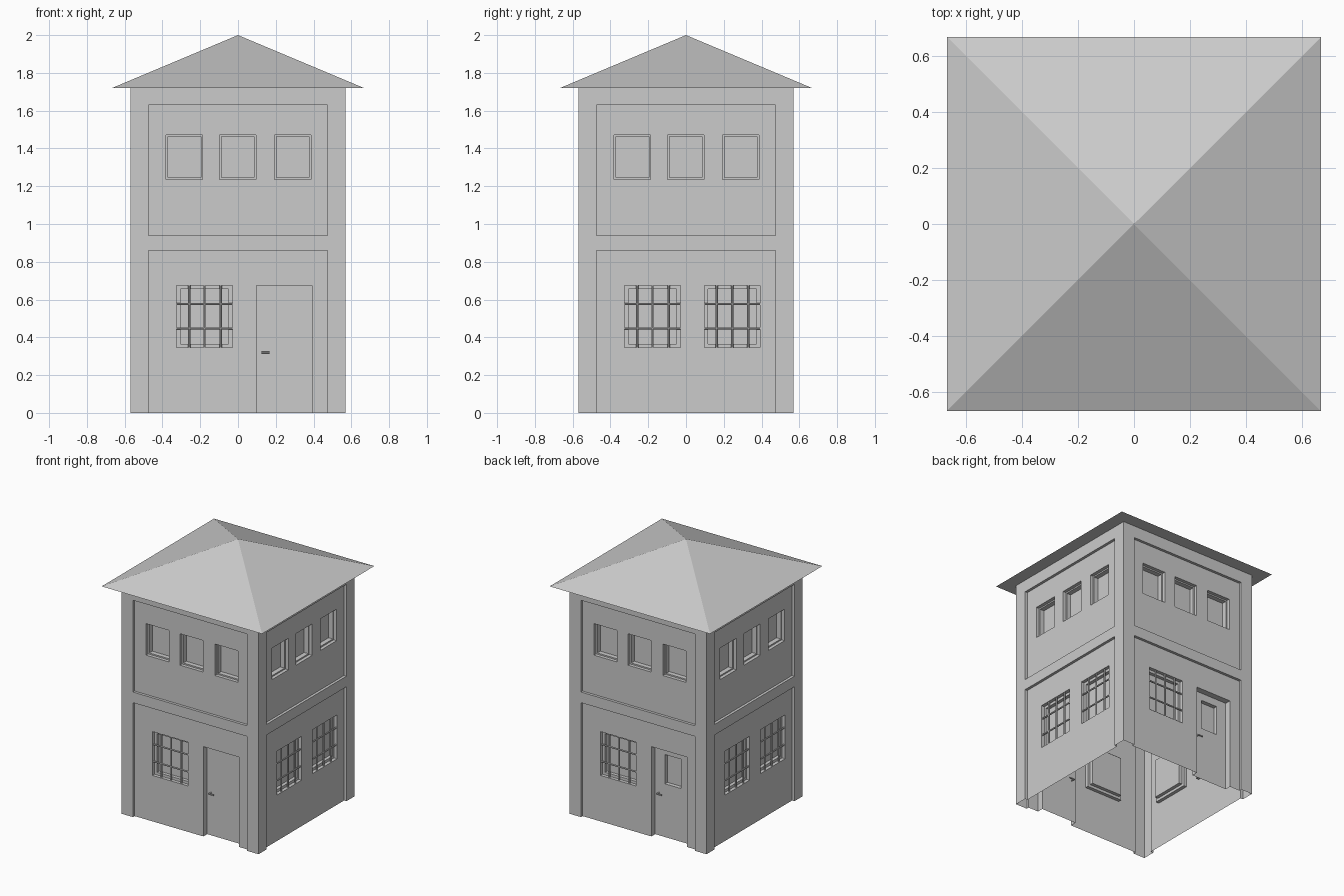
import bpy
import bmesh
import math
from mathutils import Matrix, Vector

cube = bpy.data.objects.get("Cube")
if cube:
    bpy.data.objects.remove(cube, do_unlink=True)

# One plain grey for the whole building
grey = bpy.data.materials.new("plain_grey")
grey.use_nodes = True
colour = (0.6, 0.6, 0.6, 1)
grey.diffuse_color = colour
grey.node_tree.nodes["Principled BSDF"].inputs["Base Color"].default_value = colour

HALF = 0.57          # half the width of the walls
EAVES = 1.72
PANEL = 0.02         # depth of the recessed wall panels
DOOR = PANEL + 0.045


def finish(name, bm, turn=0):
    """Store a mesh as an object, turned by quarter turns about z."""
    bm.transform(Matrix.Rotation(turn * math.pi / 2, 4, "Z"))
    mesh = bpy.data.meshes.new(name)
    bm.to_mesh(mesh)
    bm.free()
    mesh.materials.append(grey)
    obj = bpy.data.objects.new(name, mesh)
    bpy.context.collection.objects.link(obj)
    return obj


def window(x0, x1, z0, z1, rim, depth):
    """Recess with a stepped frame around the pane."""
    return [(x0, x1, z0, z1, PANEL + 0.025),
            (x0 + rim, x1 - rim, z0 + rim, z1 - rim, PANEL + depth)]


def wall(name, recesses, turn):
    """Thin wall whose later recesses override the earlier ones."""
    xs = sorted({-HALF, HALF} | {v for r in recesses for v in r[:2]})
    zs = sorted({0, EAVES} | {v for r in recesses for v in r[2:4]})

    def depth(i, j):
        x, z = (xs[i] + xs[i + 1]) / 2, (zs[j] + zs[j + 1]) / 2
        d = 0
        for x0, x1, z0, z1, rd in recesses:
            if x0 < x < x1 and z0 < z < z1:
                d = rd
        return d

    bm = bmesh.new()

    def quad(*points):
        bm.faces.new([bm.verts.new((x, d - HALF, z)) for x, d, z in points])

    for i in range(len(xs) - 1):
        for j in range(len(zs) - 1):
            x0, x1, z0, z1 = xs[i], xs[i + 1], zs[j], zs[j + 1]
            d = depth(i, j)
            quad((x0, d, z0), (x1, d, z0), (x1, d, z1), (x0, d, z1))
            # Reveals between neighbouring cells of different depth
            if i + 2 < len(xs) and depth(i + 1, j) != d:
                e = depth(i + 1, j)
                quad((x1, d, z0), (x1, e, z0), (x1, e, z1), (x1, d, z1))
            if j + 2 < len(zs) and depth(i, j + 1) != d:
                e = depth(i, j + 1)
                quad((x0, d, z1), (x1, d, z1), (x1, e, z1), (x0, e, z1))
    bmesh.ops.remove_doubles(bm, verts=bm.verts, dist=0.0005)
    bmesh.ops.dissolve_limit(bm, angle_limit=0.01, verts=bm.verts, edges=bm.edges)
    finish(name, bm, turn)


def rod(bm, a, b, radius):
    a, b = Vector(a), Vector(b)
    axis = b - a
    place = Matrix.Translation((a + b) / 2) @ axis.to_track_quat("Z", "Y").to_matrix().to_4x4()
    bmesh.ops.create_cone(bm, cap_ends=True, segments=8, radius1=radius,
                          radius2=radius, depth=axis.length, matrix=place)


def grille(name, x0, x1, z0, z1, turn):
    """Three upright and two level bars across a window."""
    bm = bmesh.new()
    y = PANEL + 0.01 - HALF
    for x in (0.225, 0.5, 0.79):
        x = x0 + x * (x1 - x0)
        rod(bm, (x, y, z0), (x, y, z1), 0.006)
    for z in (0.31, 0.7):
        z = z0 + z * (z1 - z0)
        rod(bm, (x0, y, z), (x1, y, z), 0.006)
    finish(name, bm, turn)


def handle(name, turn):
    """Lever handles on both faces of a door."""
    bm = bmesh.new()
    y, z = DOOR - HALF, 0.32
    rod(bm, (0.13, y - 0.025, z), (0.13, y + 0.025, z), 0.005)
    for side in (-0.025, 0.025):
        rod(bm, (0.125, y + side, z), (0.167, y + side, z), 0.005)
    finish(name, bm, turn)


# Openings shared by the walls
panels = [(-0.475, 0.475, 0, 0.86, PANEL), (-0.475, 0.475, 0.94, 1.63, PANEL)]
upper = []
for left in (-0.38, -0.097, 0.193):
    upper += window(left, left + 0.193, 1.235, 1.472, 0.01, 0.06)
low_left = (-0.325, -0.03, 0.345, 0.675)
low_right = (0.097, 0.392, 0.345, 0.675)
door = [(0.097, 0.392, 0, 0.675, DOOR)]
door_pane = [(0.178, 0.312, 0.4, 0.62, DOOR + 0.03)]

# Four walls, window bars and door handles
for turn, side in enumerate(("front", "left", "back", "right")):
    recesses = panels + upper + window(*low_left, 0.02, 0.05)
    grille(side + "_window_bars", *low_left, turn)
    if side in ("front", "back"):
        recesses += door
        handle(side + "_door_handle", turn)
        if side == "back":
            recesses += door_pane
    else:
        recesses += window(*low_right, 0.02, 0.05)
        grille(side + "_second_window_bars", *low_right, turn)
    wall(side + "_wall", recesses, turn)

# Hipped roof with a flat underside
bm = bmesh.new()
bmesh.ops.create_cone(bm, cap_ends=True, segments=4, radius1=0.667 * math.sqrt(2),
                      radius2=0, depth=2 - EAVES)
bmesh.ops.remove_doubles(bm, verts=bm.verts, dist=0.0005)
lowest = [v for v in bm.verts if v.co.z < 0]
angle = math.pi / 4 - math.atan2(lowest[0].co.y, lowest[0].co.x)
bm.transform(Matrix.Translation((0, 0, (2 + EAVES) / 2)) @ Matrix.Rotation(angle, 4, "Z"))
finish("roof", bm)
